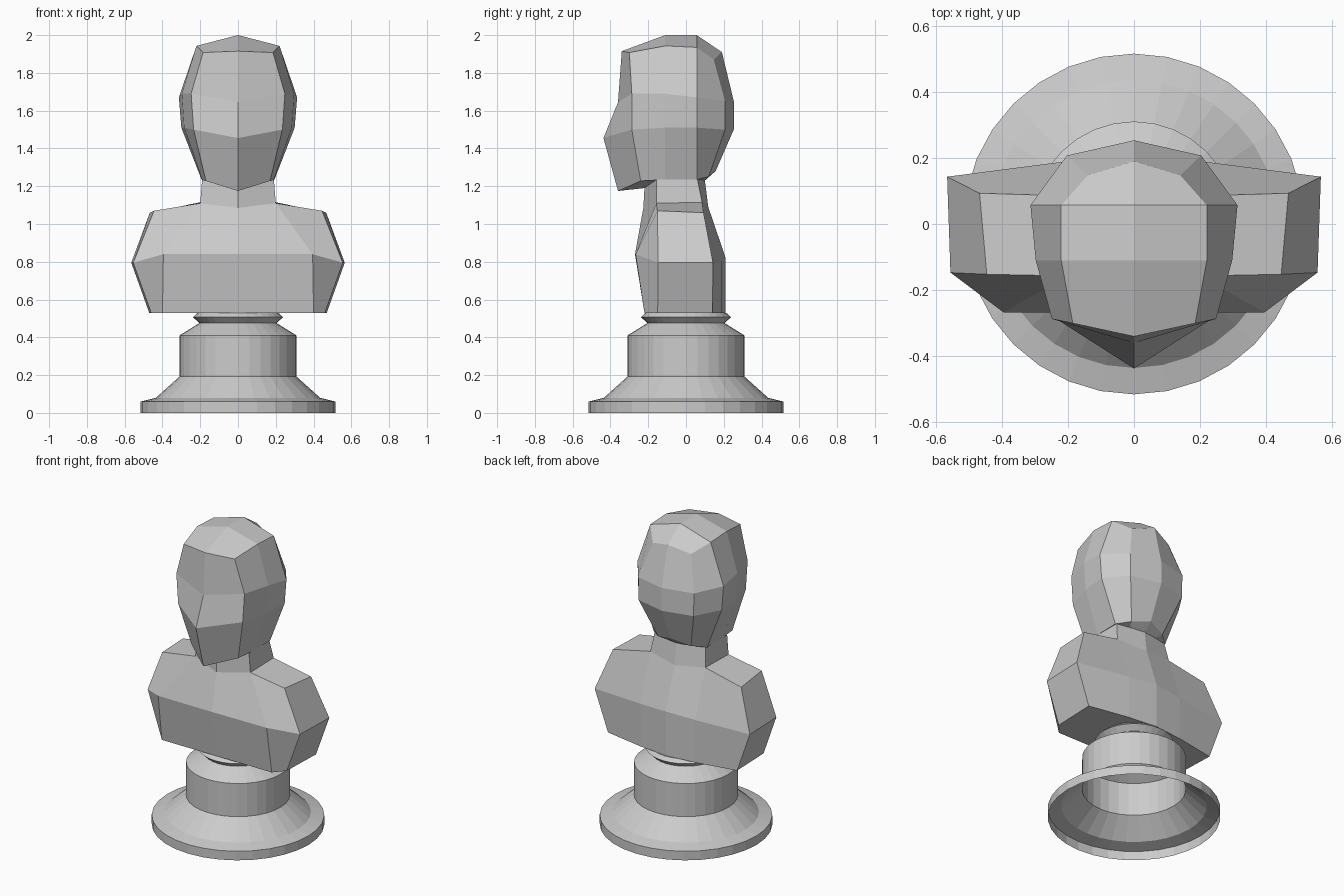
import bpy, bmesh, math


def finish(bm, name):
    bmesh.ops.recalc_face_normals(bm, faces=bm.faces[:])
    mesh = bpy.data.meshes.new(name)
    bm.to_mesh(mesh)
    bm.free()
    obj = bpy.data.objects.new(name, mesh)
    bpy.context.collection.objects.link(obj)
    return obj


def row(bm, points):
    return [bm.verts.new(p) for p in points]


def skin(bm, a, b):
    """Quads between two rows of verts."""
    for i in range(len(a) - 1):
        bm.faces.new((a[i], a[i + 1], b[i + 1], b[i]))


def mirror_x(bm):
    geom = bm.verts[:] + bm.edges[:] + bm.faces[:]
    bmesh.ops.mirror(bm, geom=geom, axis='X', merge_dist=0.001)


# Turned pedestal, hollow underneath
SIDES = 32
profile = [(0.515, 0), (0.515, 0.06), (0.435, 0.08), (0.31, 0.192),
           (0.31, 0.41), (0.205, 0.475), (0.238, 0.507), (0.215, 0.528)]
bm = bmesh.new()
rings = []
for r, z in profile:
    ring = row(bm, [(r * math.sin(2 * math.pi * i / SIDES),
                     r * math.cos(2 * math.pi * i / SIDES), z) for i in range(SIDES)])
    rings.append(ring)
for a, b in zip(rings, rings[1:]):
    skin(bm, a + a[:1], b + b[:1])
bm.faces.new(rings[-1])
finish(bm, "pedestal")

# Torso and neck: half rows run from front centre round the side to back centre
bm = bmesh.new()
hem = row(bm, [(0, -0.22, 0.53), (0.40, -0.22, 0.53), (0.46, -0.15, 0.53),
               (0.47, 0.14, 0.53), (0.20, 0.19, 0.53), (0, 0.21, 0.53)])
chest = row(bm, [(0, -0.27, 0.84), (0.395, -0.267, 0.84), (0.555, -0.147, 0.795),
                 (0.565, 0.143, 0.795), (0.20, 0.19, 0.81), (0, 0.21, 0.82)])
collar = row(bm, [(0, -0.226, 1.085), (0.20, -0.157, 1.11), (0.445, -0.152, 1.07),
                  (0.467, 0.093, 1.06), (0.20, 0.085, 1.115), (0, 0.118, 1.09)])
neck_top = row(bm, [(0, -0.22, 1.19), (0.19, -0.157, 1.235),
                    (0.185, 0.06, 1.24), (0, 0.10, 1.23)])
skin(bm, hem, chest)
skin(bm, chest, collar)
neck_base = [collar[i] for i in (0, 1, 4, 5)]
skin(bm, neck_base, neck_top)
bm.faces.new((collar[1], collar[2], collar[3], collar[4]))  # shoulder top
bm.faces.new(hem)                                           # underside
mirror_x(bm)
finish(bm, "torso_and_neck")

# Head: crown, brow, nose and jaw rows, then tucked in to the neck
bm = bmesh.new()
crown = row(bm, [(0, -0.34, 1.915), (0.185, -0.30, 1.908), (0.22, -0.11, 1.943),
                 (0.22, 0.057, 1.935), (0.14, 0.147, 1.87), (0, 0.19, 1.91)])
brow = row(bm, [(0, -0.36, 1.645), (0.248, -0.287, 1.69), (0.297, -0.11, 1.69),
                (0.313, 0.057, 1.67), (0.203, 0.207, 1.65), (0, 0.253, 1.65)])
nose = row(bm, [(0, -0.437, 1.455), (0.235, -0.287, 1.50), (0.285, -0.11, 1.51),
                (0.30, 0.057, 1.51), (0.20, 0.207, 1.50), (0, 0.253, 1.50)])
jaw = row(bm, [(0, -0.36, 1.175), (0.17, -0.24, 1.228), (0.19, -0.11, 1.235),
               (0.193, 0.057, 1.235), (0.12, 0.12, 1.25), (0, 0.157, 1.28)])
tuck = row(bm, [(0, -0.22, 1.19), (0.165, -0.157, 1.235), (0.18, -0.11, 1.237),
                (0.18, 0.055, 1.238), (0.10, 0.08, 1.235), (0, 0.10, 1.23)])
for a, b in ((crown, brow), (brow, nose), (nose, jaw), (jaw, tuck)):
    skin(bm, a, b)
top_front, top_back = row(bm, [(0, -0.11, 2.0), (0, 0.057, 2.0)])
bm.faces.new((crown[0], crown[1], crown[2], top_front))
bm.faces.new((top_front, crown[2], crown[3], top_back))
bm.faces.new((top_back, crown[3], crown[4], crown[5]))
mirror_x(bm)
finish(bm, "head")
